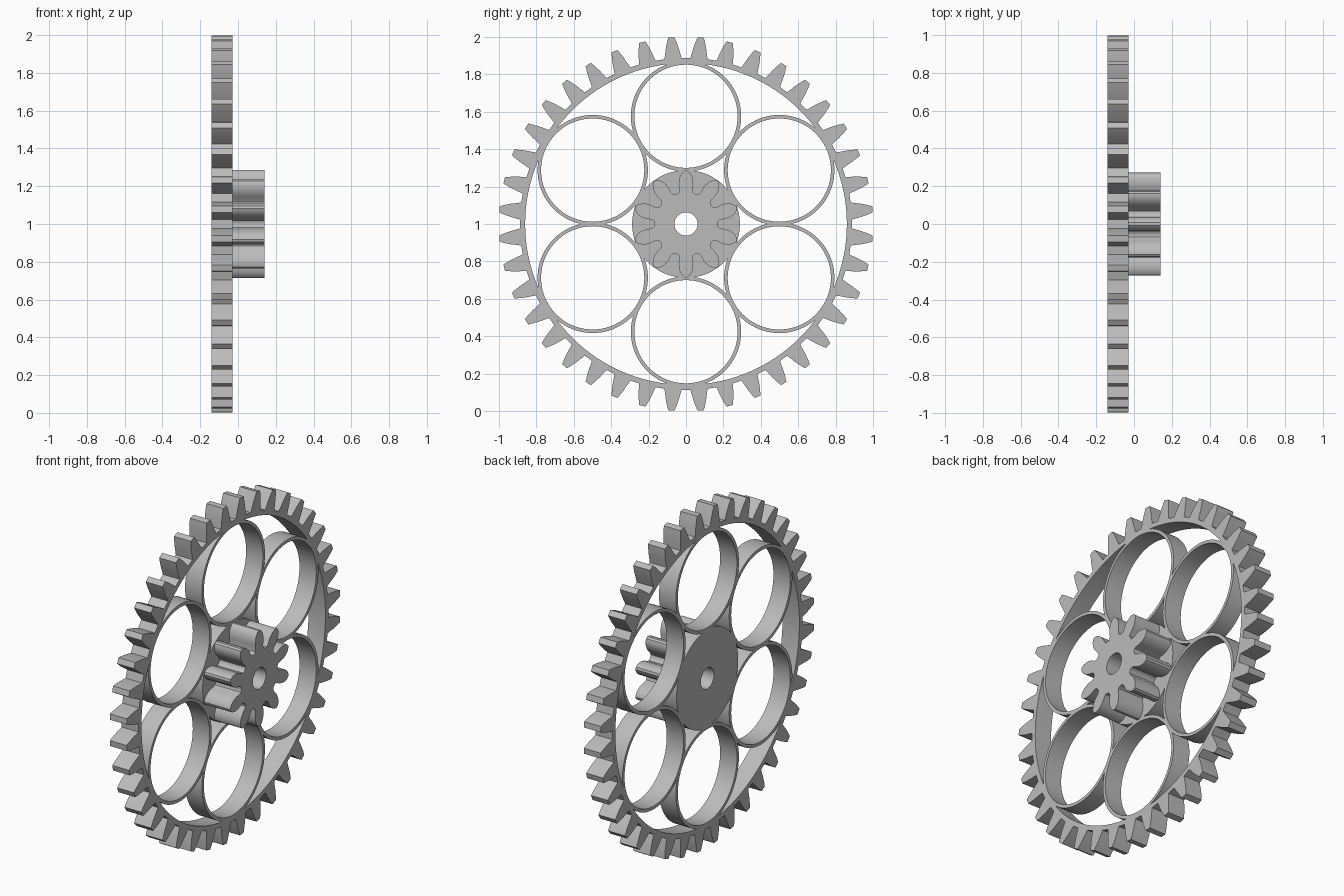
import bpy
import bmesh
from math import acos, atan2, cos, pi, radians, sin, tau
from mathutils import Matrix, Vector

if "Cube" in bpy.data.objects:
    bpy.data.objects.remove(bpy.data.objects["Cube"])

steel = bpy.data.materials.new("plain grey")
steel.use_nodes = True
grey = (0.5, 0.5, 0.5, 1)
steel.diffuse_color = grey
steel.node_tree.nodes["Principled BSDF"].inputs["Base Color"].default_value = grey

# Main sizes
SPOKES = 6
RING_R, HUB_R, SHAFT_R = 0.86, 0.288, 0.062
LOOP_DIST, LOOP_OUT, LOOP_IN = 0.576, 0.295, 0.276


def polar(r, a):
    return Vector((r * cos(a), r * sin(a)))


def arc(centre, r, start, end, steps):
    return [centre + polar(r, start + (end - start) * i / steps) for i in range(steps + 1)]


def circle(centre, r, steps):
    return arc(centre, r, 0, tau, steps)[:-1]


def arc_between(centre, r, p, q, steps):
    """Shorter arc from p to q around centre."""
    a = atan2(p.y - centre.y, p.x - centre.x)
    b = atan2(q.y - centre.y, q.x - centre.x)
    turn = (b - a + pi) % tau - pi
    return arc(centre, r, a, a + turn, steps)


def toothed_outline(count, start, flank):
    """Repeat a mirrored tooth; flank holds (radius, half width) from root to tip."""
    points = []
    for i in range(count):
        turn = Matrix.Rotation(start + tau * i / count, 2)
        side = [Vector((r, -w)) for r, w in flank]
        side += [Vector((r, w)) for r, w in reversed(flank)]
        points += [turn @ p for p in side]
    return points


def plate(name, loops, x0, x1):
    """Fill the outline, leaving inner loops as holes, and stand it up along x."""
    curve = bpy.data.curves.new(name + "_profile", 'CURVE')
    curve.dimensions = '2D'
    curve.fill_mode = 'BOTH'
    curve.extrude = (x1 - x0) / 2
    for loop in loops:
        spline = curve.splines.new('POLY')
        spline.points.add(len(loop) - 1)
        for point, co in zip(spline.points, loop):
            point.co = (co.x, co.y, 0, 1)
        spline.use_cyclic_u = True
    helper = bpy.data.objects.new(name + "_profile", curve)
    bpy.context.collection.objects.link(helper)
    graph = bpy.context.evaluated_depsgraph_get()
    mesh = bpy.data.meshes.new_from_object(helper.evaluated_get(graph))
    bpy.data.objects.remove(helper)

    stand = Matrix(((0, 0, 1, (x0 + x1) / 2), (1, 0, 0, 0), (0, 1, 0, 1), (0, 0, 0, 1)))
    mesh.transform(stand)
    bm = bmesh.new()
    bm.from_mesh(mesh)
    bmesh.ops.remove_doubles(bm, verts=bm.verts, dist=0.0002)
    bmesh.ops.recalc_face_normals(bm, faces=bm.faces)
    bm.to_mesh(mesh)
    bm.free()
    mesh.materials.clear()
    mesh.materials.append(steel)
    obj = bpy.data.objects.new(name, mesh)
    bpy.context.collection.objects.link(obj)
    bpy.ops.object.select_all(action='DESELECT')
    obj.select_set(True)
    bpy.context.view_layer.objects.active = obj
    bpy.ops.object.shade_smooth_by_angle(angle=radians(30))
    return obj


def spoke_gap(a, b, rim):
    """Opening between two neighbouring loops and the circle of radius rim."""
    ca, cb = polar(LOOP_DIST, a), polar(LOOP_DIST, b)
    meet = acos((rim**2 + LOOP_DIST**2 - LOOP_OUT**2) / (2 * rim * LOOP_DIST))
    pa, pb = polar(rim, a + meet), polar(rim, b - meet)
    mid = (ca + cb) / 2
    offset = (LOOP_OUT**2 - (ca - cb).length_squared / 4) ** 0.5
    corner = mid + mid.normalized() * (offset if rim > LOOP_DIST else -offset)
    path = arc_between(Vector((0, 0)), rim, pa, pb, 16)[:-1]
    path += arc_between(cb, LOOP_OUT, pb, corner, 20)[:-1]
    path += arc_between(ca, LOOP_OUT, corner, pa, 20)[:-1]
    return path


origin = Vector((0, 0))

# Large wheel: toothed rim, six open loops and hub in one plate
wheel_flank = [(0.887, 0.046), (0.91, 0.041), (0.94, 0.035), (0.97, 0.027), (1.0, 0.017)]
wheel = [toothed_outline(40, tau / 80, wheel_flank), circle(origin, SHAFT_R, 40)]
for i in range(SPOKES):
    a = pi / 2 + tau * i / SPOKES
    b = a + tau / SPOKES
    wheel.append(circle(polar(LOOP_DIST, a), LOOP_IN, 72))
    wheel.append(spoke_gap(a, b, RING_R))
    wheel.append(spoke_gap(a, b, HUB_R))
plate("gear_wheel", wheel, -0.14, -0.03)

# Small pinion with rounded teeth on the hub
pinion_flank = [(0.163, 0.044), (0.17, 0.037), (0.185, 0.035), (0.21, 0.039), (0.235, 0.038),
                (0.258, 0.031), (0.275, 0.02), (0.285, 0.007)]
pinion = [toothed_outline(10, pi / 2, pinion_flank), circle(origin, SHAFT_R, 40)]
plate("pinion", pinion, -0.03, 0.14)
